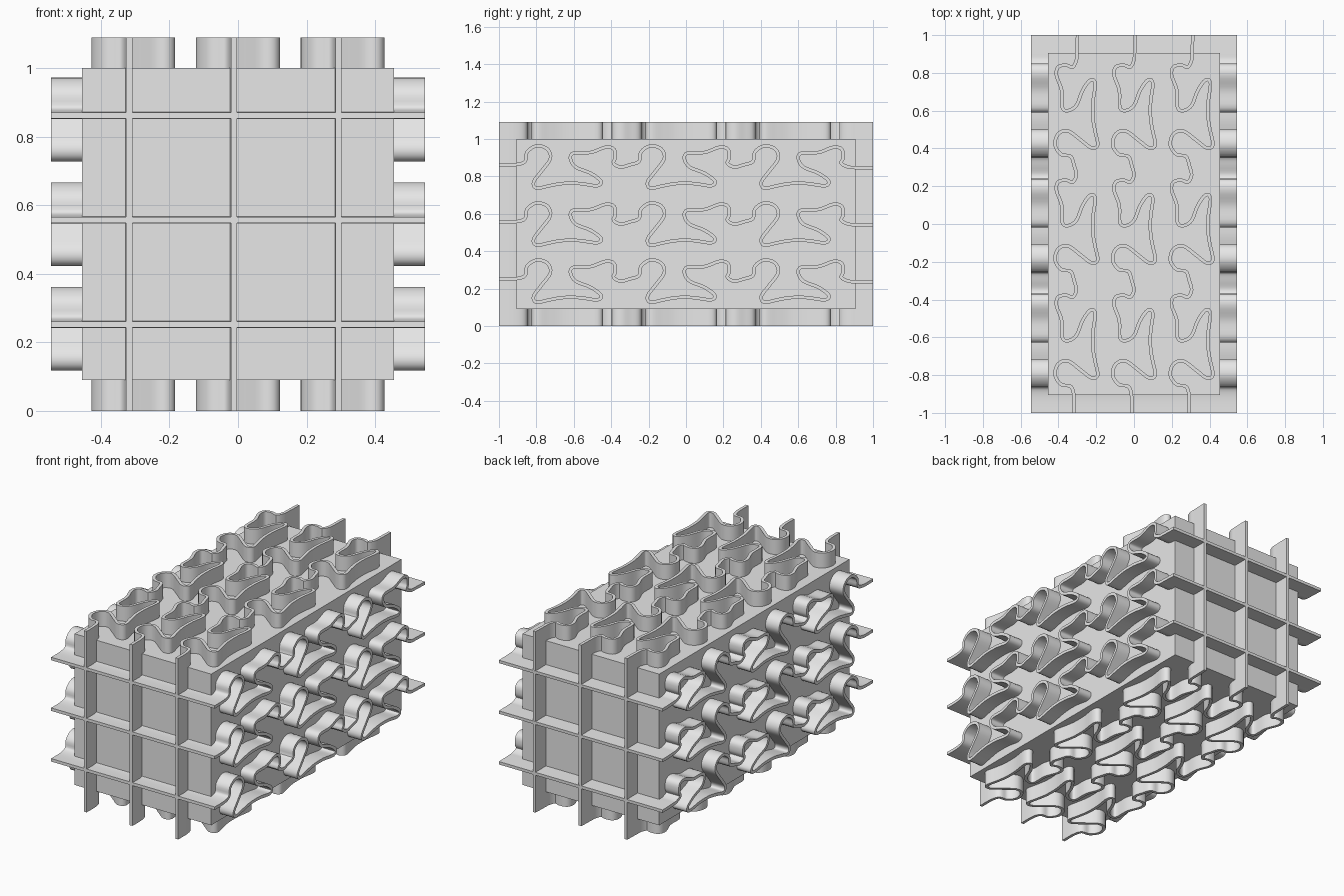
import bpy
import bmesh
from mathutils import Vector

cube = bpy.data.objects.get("Cube")
if cube:
    bpy.data.objects.remove(cube, do_unlink=True)

grey = bpy.data.materials.new("light grey")
grey.use_nodes = True
grey.diffuse_color = (0.8, 0.8, 0.8, 1)
grey.node_tree.nodes["Principled BSDF"].inputs["Base Color"].default_value = (0.8, 0.8, 0.8, 1)

MID_Z = 0.545      # height of the block centre
REACH = 0.545      # half width of the sheets
PITCH = 0.305      # distance between neighbouring sheets
PERIOD = 0.609     # length of one repeat of the wave

# One repeat of the folded wave: (distance along the block, sideways offset)
WAVE = [(-.86, .03), (-.85, .08), (-.80, .113), (-.742, .097), (-.725, .045),
        (-.775, -.025), (-.815, -.08), (-.80, -.113), (-.73, -.10), (-.66, -.088),
        (-.57, -.088), (-.475, -.10), (-.455, -.075), (-.51, -.033), (-.59, 0),
        (-.618, .045), (-.60, .075), (-.51, .078), (-.43, .106), (-.385, .095),
        (-.378, .05), (-.388, .02), (-.35, 0), (-.30, .012)]


def smooth_path(points, steps=4):
    """Catmull-Rom curve through the points."""
    pts = [points[0]] + points + [points[-1]]
    path = []
    for a, b, c, d in zip(pts, pts[1:], pts[2:], pts[3:]):
        for i in range(steps):
            t = i / steps
            path.append(0.5 * (2 * b + (c - a) * t + (2 * a - 5 * b + 4 * c - d) * t ** 2
                               + (3 * b - a - 3 * c + d) * t ** 3))
    return path + [points[-1]]


def add_object(name, bm):
    mesh = bpy.data.meshes.new(name)
    bm.to_mesh(mesh)
    bm.free()
    mesh.materials.append(grey)
    obj = bpy.data.objects.new(name, mesh)
    bpy.context.collection.objects.link(obj)
    bpy.ops.object.select_all(action="DESELECT")
    obj.select_set(True)
    bpy.context.view_layer.objects.active = obj
    return obj


def add_sheet(name, path, place):
    """Ribbon along the path, thickened; place maps (along, offset, across) to 3D."""
    bm = bmesh.new()
    rows = [[bm.verts.new(place(p.x, p.y, w)) for w in (-REACH, REACH)] for p in path]
    for a, b in zip(rows, rows[1:]):
        bm.faces.new((a[0], a[1], b[1], b[0]))
    obj = add_object(name, bm)
    solid = obj.modifiers.new("thickness", "SOLIDIFY")
    solid.thickness = 0.018
    solid.offset = 0
    bpy.ops.object.modifier_apply(modifier=solid.name)
    bpy.ops.object.shade_smooth_by_angle(angle=0.6)


# Central block
bm = bmesh.new()
bmesh.ops.create_cube(bm, size=1)
bmesh.ops.scale(bm, vec=(0.91, 1.81, 0.91), verts=bm.verts)
bmesh.ops.translate(bm, vec=(0, 0, MID_Z), verts=bm.verts)
add_object("block", bm)

# Full wave with straight ends
points = [Vector((-1, .012)), Vector((-.91, .013))]
for n in range(3):
    points += [Vector((y + n * PERIOD, u)) for y, u in WAVE]
points[-1] = Vector((.91, -.003))
points.append(Vector((1, -.006)))
path = smooth_path(points)

# Three upright and three level sheets through the block
for k, (side, level) in enumerate([("right", "lower"), ("middle", "middle"), ("left", "upper")]):
    shift = (k - 1) * PITCH
    add_sheet("upright_sheet_" + side, path,
              lambda y, u, w: (shift - u, y, MID_Z + w))
    add_sheet("level_sheet_" + level, path,
              lambda y, u, w: (w, y, MID_Z + shift + u))
